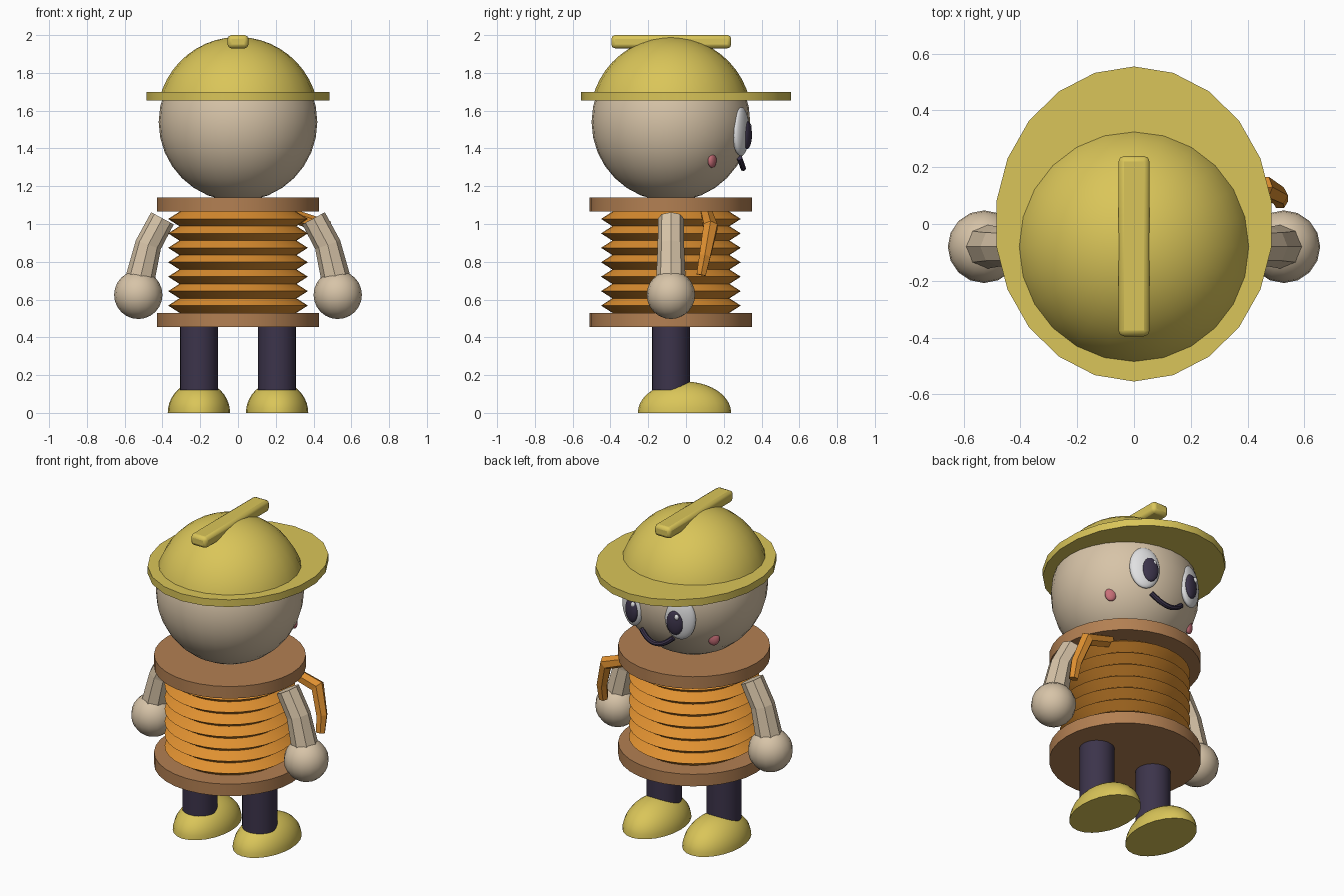
import bpy, bmesh
from math import sin, cos, pi, radians
from mathutils import Vector

old = bpy.data.objects.get("Cube")
if old:
    bpy.data.objects.remove(old, do_unlink=True)


def material(name, r, g, b):
    m = bpy.data.materials.new(name)
    m.use_nodes = True
    m.diffuse_color = (r, g, b, 1)
    m.node_tree.nodes["Principled BSDF"].inputs["Base Color"].default_value = (r, g, b, 1)
    return m


YELLOW = material("yellow", 0.70, 0.56, 0.10)
SKIN = material("skin beige", 0.68, 0.55, 0.39)
BROWN = material("wood brown", 0.45, 0.215, 0.085)
ORANGE = material("spring orange", 0.74, 0.28, 0.03)
PURPLE = material("dark purple", 0.045, 0.034, 0.07)
WHITE = material("eye white", 0.75, 0.75, 0.76)
PINK = material("cheek pink", 0.58, 0.16, 0.19)
AXIS_Y = -0.08  # depth of the body axis


def finish(obj, mat, smooth=True):
    obj.data.materials.clear()
    obj.data.materials.append(mat)
    bpy.ops.object.select_all(action="DESELECT")
    obj.select_set(True)
    bpy.context.view_layer.objects.active = obj
    if smooth:
        bpy.ops.object.shade_smooth_by_angle(angle=radians(32))
    return obj


def mesh_object(name, bm, mat, smooth=True):
    bmesh.ops.recalc_face_normals(bm, faces=bm.faces)
    mesh = bpy.data.meshes.new(name)
    bm.to_mesh(mesh)
    bm.free()
    obj = bpy.data.objects.new(name, mesh)
    bpy.context.collection.objects.link(obj)
    return finish(obj, mat, smooth)


def skin_rings(bm, rings):
    """Join consecutive rings of vertices with quads and cap both ends."""
    n = len(rings[0])
    for a, b in zip(rings, rings[1:]):
        for i in range(n):
            j = (i + 1) % n
            bm.faces.new((a[i], a[j], b[j], b[i]))
    bm.faces.new(rings[0])
    bm.faces.new(rings[-1])


def lathe(name, profile, mat, segments=32, center=(0, AXIS_Y), stretch=(1, 1)):
    """Turn (radius, height) points around a vertical axis."""
    bm = bmesh.new()
    rings = []
    for r, z in profile:
        rings.append([bm.verts.new((center[0] + r * stretch[0] * sin(2 * pi * i / segments),
                                    center[1] + r * stretch[1] * cos(2 * pi * i / segments), z))
                      for i in range(segments)])
    skin_rings(bm, rings)
    return mesh_object(name, bm, mat)


def tube(name, points, radii, mat, sides=8, smooth=False):
    """Sweep a polygon along a path of points."""
    bm = bmesh.new()
    pts = [Vector(p) for p in points]
    rings = []
    for i, p in enumerate(pts):
        d = (pts[min(i + 1, len(pts) - 1)] - pts[max(i - 1, 0)]).normalized()
        u = d.cross(Vector((0, 1, 0))).normalized()
        v = d.cross(u)
        rings.append([bm.verts.new(p + radii[i] * (u * cos(2 * pi * k / sides) + v * sin(2 * pi * k / sides)))
                      for k in range(sides)])
    skin_rings(bm, rings)
    return mesh_object(name, bm, mat, smooth)


def ellipsoid(name, loc, size, mat, yaw=0, segments=32, rings=16):
    bpy.ops.mesh.primitive_uv_sphere_add(segments=segments, ring_count=rings, radius=1,
                                         location=loc, rotation=(0, 0, yaw))
    obj = bpy.context.object
    obj.name = name
    obj.scale = size
    return finish(obj, mat)


def dome_profile(radius, height, base, start=0.0, steps=10):
    """Quarter arc from the rim up to a tiny flat tip."""
    angles = [start + (pi / 2 - 0.01 - start) * i / steps for i in range(steps + 1)]
    return [(radius * cos(a), base + height * sin(a)) for a in angles]


# Head and helmet
ellipsoid("head", (0, AXIS_Y, 1.54), (0.42, 0.42, 0.42), SKIN)
lathe("helmet_dome", dome_profile(0.428, 0.428, 1.562, start=0.23), YELLOW, 24)
lathe("helmet_brim", [(1, 1.655), (1, 1.70)], YELLOW, 22, center=(0, 0), stretch=(0.49, 0.555))
bpy.ops.mesh.primitive_cube_add(size=1, location=(0, -0.078, 1.965))
crest = bpy.context.object
crest.name = "helmet_crest"
crest.scale = (0.11, 0.635, 0.07)
bpy.ops.object.transform_apply(location=False, rotation=False, scale=True)
bevel = crest.modifiers.new("rounded", "BEVEL")
bevel.width = 0.02
bevel.segments = 2
finish(crest, YELLOW)

# Spool body: two discs with a pleated bellows between them
lathe("lower_disc", [(0.43, 0.455), (0.43, 0.53)], BROWN)
lathe("upper_disc", [(0.43, 1.065), (0.43, 1.14)], BROWN)
pleats, low, high = 7, 0.53, 1.065
pitch = (high - low) / pleats
bellows = [(0.31, low)]
for k in range(pleats):
    bellows += [(0.37, low + (k + 0.5) * pitch), (0.31, low + (k + 1) * pitch)]
lathe("bellows", bellows, ORANGE)

# Limbs and facial features on both sides
for side, s in (("left", 1), ("right", -1)):
    lathe(side + "_leg", [(0.1, 0.12), (0.1, 0.47)], PURPLE, 24, center=(0.207 * s, AXIS_Y))
    lathe(side + "_foot", dome_profile(1, 0.166, 0), YELLOW, 24,
          center=(0.207 * s, -0.008), stretch=(0.165, 0.247))
    tube(side + "_arm", [(0.40 * s, AXIS_Y, 1.03), (0.475 * s, AXIS_Y, 0.89), (0.53 * s, AXIS_Y, 0.66)],
         [0.068, 0.07, 0.08], SKIN)
    ellipsoid(side + "_hand", (0.528 * s, AXIS_Y, 0.625), (0.128, 0.128, 0.128), SKIN,
              segments=16, rings=12)
    ellipsoid(side + "_eye", (0.165 * s, 0.29, 1.49), (0.09, 0.036, 0.13), WHITE, yaw=-0.35 * s)
    ellipsoid(side + "_pupil", (0.15 * s, 0.322, 1.472), (0.05, 0.024, 0.076), PURPLE, yaw=-0.3 * s)
    ellipsoid(side + "_eye_glint", (0.15 * s - 0.02, 0.336, 1.515), (0.014, 0.012, 0.017), WHITE,
              segments=12, rings=8)
    ellipsoid(side + "_cheek", (0.288 * s, 0.138, 1.34), (0.034, 0.02, 0.043), PINK,
              yaw=-0.5 * s, segments=16, rings=10)

# Smile following the curve of the head
steps = [i / 5 - 1 for i in range(11)]
tube("smile", [(0.11 * t, 0.303 - 0.02 * t * t, 1.295 + 0.055 * t * t) for t in steps],
     [0.015] * len(steps), PURPLE, smooth=True)

# Bent crank sticking out of one side
tube("crank_handle", [(0.27, 0.11, 1.05), (0.46, 0.13, 0.985), (0.51, 0.10, 0.83), (0.515, 0.08, 0.73)],
     [0.035, 0.042, 0.034, 0.028], ORANGE, sides=6)
